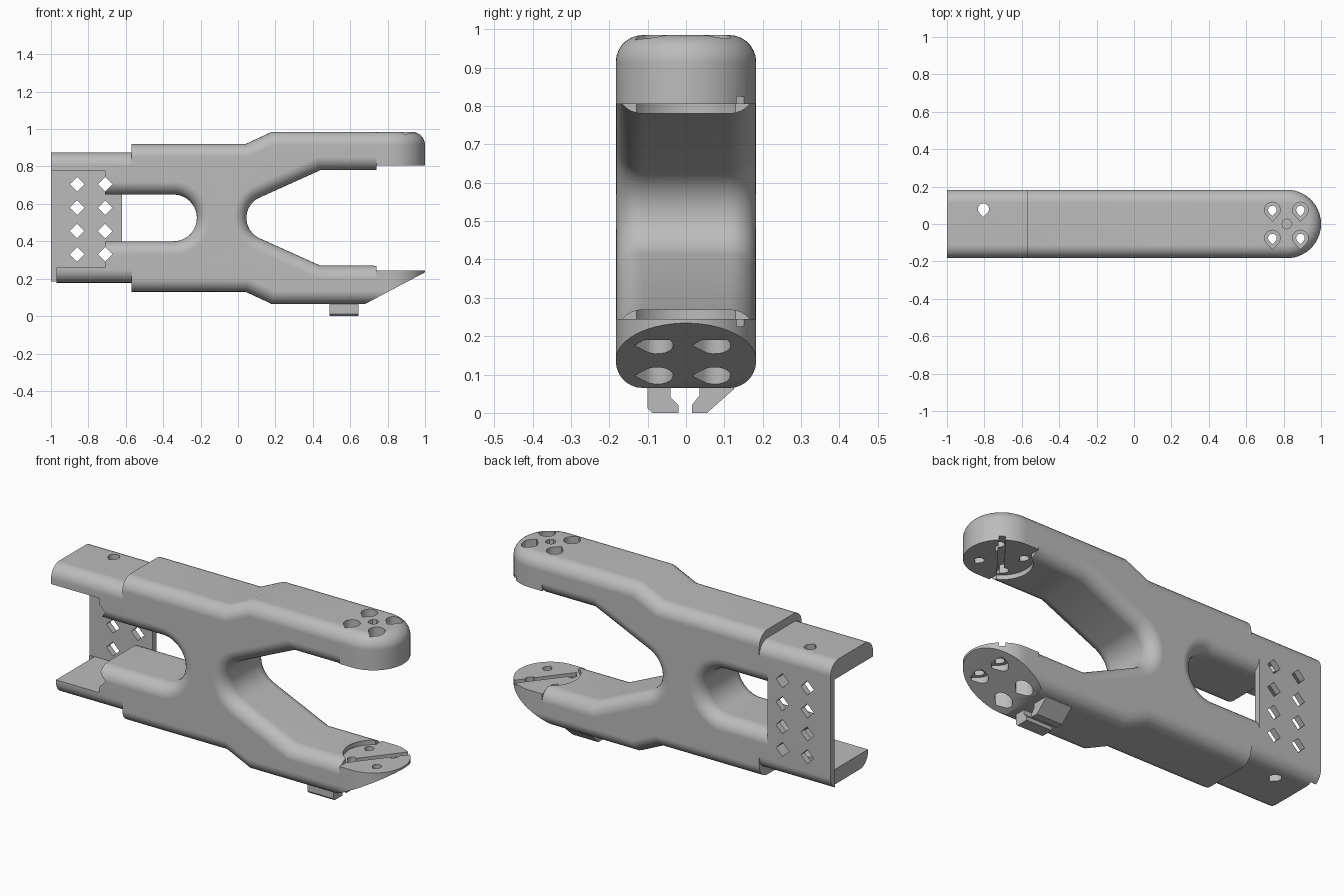
import bpy, bmesh
from math import sin, cos, pi, radians

cube = bpy.data.objects.get("Cube")
if cube:
    bpy.data.objects.remove(cube, do_unlink=True)

MID = 0.525          # height of the mirror plane between both jaws
W = 0.183            # half thickness
R = 0.07             # edge rounding
GREY = (0.5, 0.5, 0.5, 1)

mat = bpy.data.materials.new("plain grey")
mat.use_nodes = True
mat.diffuse_color = GREY
mat.node_tree.nodes["Principled BSDF"].inputs["Base Color"].default_value = GREY


def prism(name, pts, axis, lo, hi, rule=None):
    """Extrude a 2D outline along an axis; round the edges chosen by rule."""
    place = {"x": lambda u, v, t: (t, u, v),
             "y": lambda u, v, t: (u, t, v),
             "z": lambda u, v, t: (u, v, t)}[axis]
    bm = bmesh.new()
    rings = [[bm.verts.new(place(u, v, t)) for u, v in pts] for t in (lo, hi)]
    for ring in rings:
        bm.faces.new(ring)
    n = len(pts)
    for i in range(n):
        j = (i + 1) % n
        bm.faces.new((rings[0][i], rings[0][j], rings[1][j], rings[1][i]))
    bmesh.ops.recalc_face_normals(bm, faces=bm.faces)
    if rule:
        edges = [e for e in bm.edges if rule(e.verts[0].co, e.verts[1].co)]
        bmesh.ops.bevel(bm, geom=edges, offset=R, segments=7, profile=0.5,
                        affect="EDGES", clamp_overlap=False)
        bmesh.ops.recalc_face_normals(bm, faces=bm.faces)
    mesh = bpy.data.meshes.new(name)
    bm.to_mesh(mesh)
    bm.free()
    mesh.materials.append(mat)
    ob = bpy.data.objects.new(name, mesh)
    bpy.context.scene.collection.objects.link(ob)
    return ob


def rect(u0, u1, v0, v1):
    return [(u0, v0), (u1, v0), (u1, v1), (u0, v1)]


def arc(cx, cy, r, a0, a1, n):
    angles = [radians(a0 + (a1 - a0) * i / n) for i in range(n + 1)]
    return [(cx + r * cos(a), cy + r * sin(a)) for a in angles]


def teardrop(cx, cy, r):
    return arc(cx, cy, r, -45, 225, 14) + [(cx, cy - r * 1.42)]


def flip(z):
    return 2 * MID - z


def side_edges(a, b):
    """Front and back outline edges, leaving the upright ends sharp."""
    return abs(a.y - b.y) < 1e-4 and abs(a.x - b.x) > 1e-4


cutters = []


def cutter(*args):
    ob = prism("cutter", *args)
    ob.hide_render = True
    cutters.append(ob)
    return ob


# Main fork body: upper half outline, mirrored to the lower jaw
upper = (arc(-0.345, MID, 0.125, 0, 90, 10)
         + [(-0.57, 0.65), (-0.57, 0.92), (0.04, 0.92), (0.18, 0.985),
            (0.74, 0.985), (0.74, 0.78), (0.44, 0.78)]
         + arc(0.164, MID, 0.119, 114, 180, 9))
lower = [(x, flip(z)) for x, z in reversed(upper[1:-1])]
body = prism("fork_body", upper + lower, "y", -W, W, side_edges)

# Rounded jaw tips
plan = [(0.74, -W)] + arc(1 - W, 0, W, -90, 90, 28) + [(0.74, W)]


def tip_rule(z):
    return lambda a, b: (abs(a.z - z) < 1e-4 and abs(b.z - z) < 1e-4
                         and max(a.x, b.x) > 0.75)


top_tip = prism("upper_jaw_tip", plan, "z", 0.805, 0.985, tip_rule(0.985))
low_tip = prism("lower_jaw_tip", plan, "z", 0.065, 0.245, tip_rule(0.065))

# Rear arms, end bracket and the strip of its back panel
top_arm = prism("upper_rear_arm", rect(-0.71, -0.57, 0.65, 0.875), "y", -W, W, side_edges)
low_arm = prism("lower_rear_arm", rect(-0.71, -0.57, 0.178, 0.40), "y", -W, W, side_edges)
bracket = prism("end_bracket", rect(-1, -0.71, 0.178, 0.875), "y", -W, W, side_edges)
panel = prism("panel_strip", rect(-0.71, -0.62, 0.25, 0.80), "y", 0.15, W)

# Spring clip under the lower jaw
prism("clip_front_hook", [(-0.1, 0.075), (-0.1, 0.012), (-0.088, 0), (-0.02, 0),
                          (-0.02, 0.02), (-0.04, 0.04), (-0.04, 0.075)], "x", 0.49, 0.645)
prism("clip_back_hook", [(0.035, 0.075), (0.035, 0.045), (0.015, 0.02), (0.015, 0),
                         (0.055, 0), (0.125, 0.062), (0.125, 0.075)], "x", 0.49, 0.645)

jobs = {ob: [] for ob in (body, top_tip, low_tip, top_arm, low_arm, bracket, panel)}

# Slanted underside of the lower jaw
slant = cutter([(0.651, 0.05), (1.03, 0.25), (1.03, -0.2), (0.651, -0.2)], "y", -0.4, 0.4)
jobs[body].append(slant)
jobs[low_tip].append(slant)

# Round seats where the pads rest
jobs[body].append(cutter(arc(1 - W, 0, 0.15, 0, 350, 35), "z", 0.245, 0.805))

# Screw holes with wide outer pockets
for x in (0.74, 0.89):
    for y in (-0.075, 0.075):
        for r, z0, z1 in ((0.042, 0.86, 1.1), (0.023, 0.7, 1.05)):
            for ob, a, b in ((top_tip, z0, z1), (low_tip, flip(z1), flip(z0))):
                hole = cutter(teardrop(x, y, r), "z", a, b)
                jobs[ob].append(hole)
                if x < 0.8:
                    jobs[body].append(hole)
jobs[top_tip].append(cutter(arc(1 - W, 0, 0.027, 0, 315, 7), "z", 0.95, 1.1))

# Diagonal wire grooves in the pads
d, s = (cos(0.9), sin(0.9)), 0.016
for ob, z0, z1 in ((top_tip, 0.7, 0.825), (low_tip, 0.225, 0.35)):
    quad = [(0.82 + d[0] * a - d[1] * b, d[1] * a + d[0] * b)
            for a, b in ((-0.3, -s), (0.3, -s), (0.3, s), (-0.3, s))]
    jobs[ob].append(cutter(quad, "z", z0, z1))

# Bracket pocket, shortened lower plate and pin hole
jobs[bracket] += [
    cutter(rect(-1.1, -0.6, 0.26, 0.775), "y", -0.4, 0.15),
    cutter(rect(-1.1, -0.97, 0.1, 0.3), "y", -0.4, 0.145),
    cutter(teardrop(-0.805, 0.08, 0.03), "z", 0.1, 0.95)]

# Diamond holes
for z in (0.33, 0.455, 0.58, 0.705):
    for x in (-0.86, -0.71):
        hole = cutter(arc(x, z, 0.039, 0, 270, 3), "y", -0.5, 0.5)
        jobs[bracket].append(hole)
        if x > -0.8:
            jobs[panel].append(hole)
            if z > 0.6:
                jobs[top_arm].append(hole)
            elif z < 0.4:
                jobs[low_arm].append(hole)

# Carry out the cuts, then drop the cutters
for ob, tools in jobs.items():
    for tool in tools:
        mod = ob.modifiers.new("cut", "BOOLEAN")
        mod.operation = "DIFFERENCE"
        mod.solver = "EXACT"
        mod.object = tool
bpy.context.view_layer.update()
graph = bpy.context.evaluated_depsgraph_get()
baked = {ob: bpy.data.meshes.new_from_object(ob.evaluated_get(graph)) for ob in jobs}
for ob, mesh in baked.items():
    ob.modifiers.clear()
    ob.data = mesh
for tool in cutters:
    bpy.data.objects.remove(tool, do_unlink=True)

# Smooth the roundings and keep flats flat
for ob in jobs:
    bpy.ops.object.select_all(action="DESELECT")
    ob.select_set(True)
    bpy.context.view_layer.objects.active = ob
    bpy.ops.object.shade_smooth_by_angle(angle=radians(28))
    ob.modifiers.new("even shading", "WEIGHTED_NORMAL").keep_sharp = True
